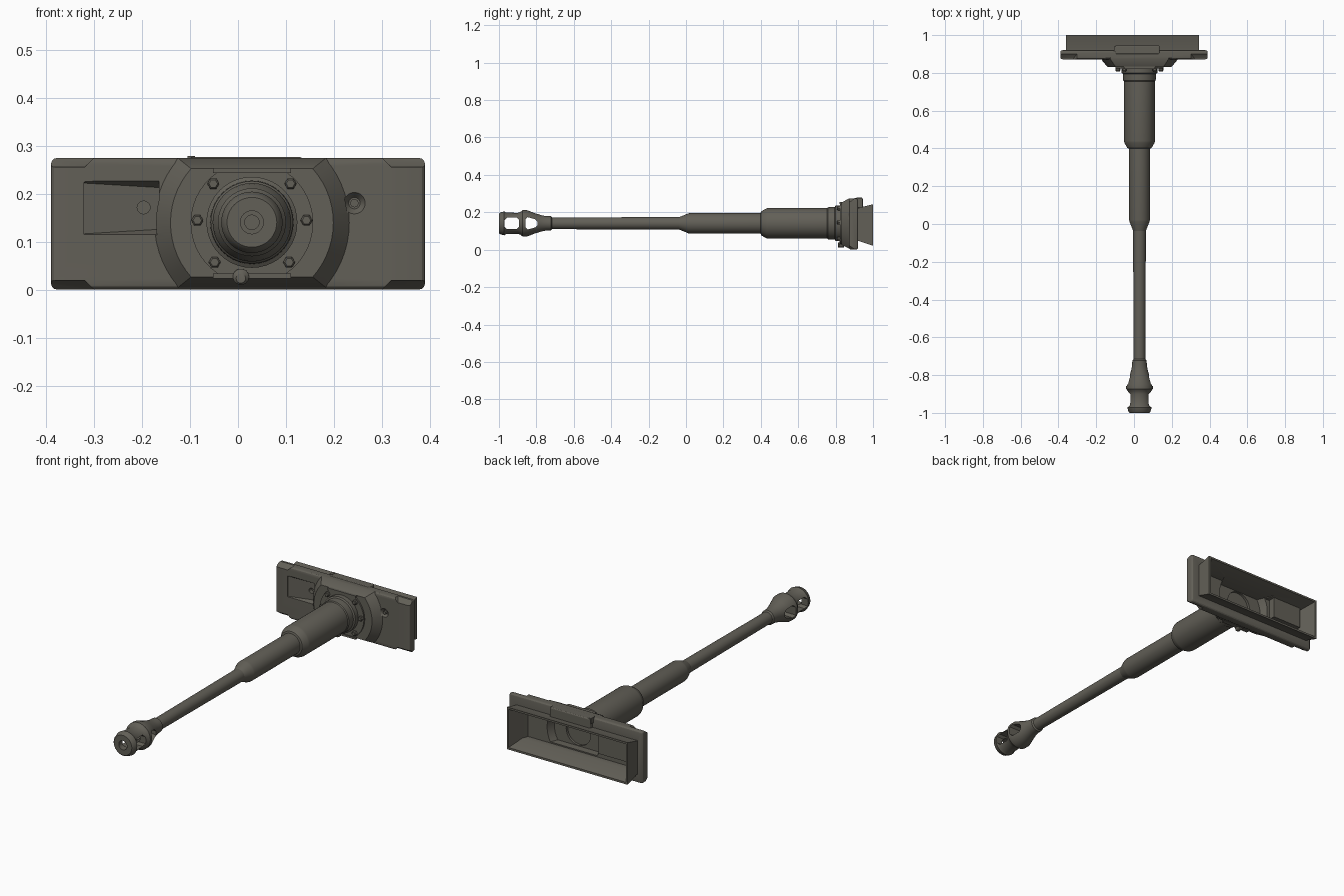
import bpy, bmesh, math
from mathutils import Vector

if "Cube" in bpy.data.objects:
    bpy.data.objects.remove(bpy.data.objects["Cube"])

CX, CZ = 0.029, 0.141          # gun axis

paint = bpy.data.materials.new("dark olive grey")
paint.diffuse_color = (0.122, 0.115, 0.095, 1)
paint.use_nodes = True
paint.node_tree.nodes["Principled BSDF"].inputs["Base Color"].default_value = paint.diffuse_color


def finish(name, bm, angle=32):
    bmesh.ops.recalc_face_normals(bm, faces=bm.faces[:])
    me = bpy.data.meshes.new(name)
    bm.to_mesh(me)
    bm.free()
    me.materials.append(paint)
    ob = bpy.data.objects.new(name, me)
    bpy.context.collection.objects.link(ob)
    return ob


def smooth(ob, angle=32):
    bpy.ops.object.select_all(action='DESELECT')
    ob.select_set(True)
    bpy.context.view_layer.objects.active = ob
    bpy.ops.object.shade_smooth_by_angle(angle=math.radians(angle))


def loft(name, loops, bevel=0):
    """Solid through matching closed loops, capped at both ends."""
    bm = bmesh.new()
    rings = [[bm.verts.new(p) for p in lp] for lp in loops]
    n = len(rings[0])
    for a, b in zip(rings, rings[1:]):
        for i in range(n):
            j = (i + 1) % n
            bm.faces.new((a[i], a[j], b[j], b[i]))
    bm.faces.new(rings[0])
    bm.faces.new(rings[-1])
    bmesh.ops.recalc_face_normals(bm, faces=bm.faces[:])
    if bevel:
        bmesh.ops.bevel(bm, geom=bm.edges[:], offset=bevel, segments=3,
                        profile=0.5, affect='EDGES')
    return finish(name, bm)


def rect(y, x0, x1, z0, z1):
    return [(x0, y, z0), (x1, y, z0), (x1, y, z1), (x0, y, z1)]


def box(name, x0, x1, y0, y1, z0, z1, bevel=0):
    return loft(name, [rect(y0, x0, x1, z0, z1), rect(y1, x0, x1, z0, z1)], bevel)


def circle(y, r, x=CX, z=CZ, n=32):
    return [(x + r * math.cos(2 * math.pi * i / n), y,
             z + r * math.sin(2 * math.pi * i / n)) for i in range(n)]


def clipped(y, r, d, n=14):
    """Circle cut flat at the top and bottom."""
    a0 = math.asin(d / r)
    angs = [-a0 + 2 * a0 * i / n for i in range(n + 1)]
    angs += [math.pi + a for a in angs]
    return [(CX + r * math.cos(a), y, 0.14 + r * math.sin(a)) for a in angs]


def lathe(name, profile, n=40):
    """Revolve (y, radius) points about the gun axis."""
    bm = bmesh.new()
    rings = [[bm.verts.new(p) for p in circle(y, r, n=n)] for y, r in profile]
    for a, b in zip(rings, rings[1:]):
        for i in range(n):
            j = (i + 1) % n
            bm.faces.new((a[i], a[j], b[j], b[i]))
    bm.faces.new(rings[0])
    bm.faces.new(rings[-1])
    return finish(name, bm)


def boolean(ob, other, op='DIFFERENCE'):
    m = ob.modifiers.new("bool", 'BOOLEAN')
    m.operation, m.object, m.solver = op, other, 'EXACT'
    bpy.ops.object.select_all(action='DESELECT')
    bpy.context.view_layer.objects.active = ob
    ob.select_set(True)
    bpy.ops.object.modifier_apply(modifier=m.name)
    bpy.data.objects.remove(other)


# Muzzle brake with a stepped bore and two pairs of side windows
brake = lathe("muzzle_brake", [
    (-0.78, 0.015), (-0.88, 0.015), (-0.88, 0.024), (-1.0, 0.024), (-1.0, 0.052),
    (-0.994, 0.058), (-0.972, 0.064), (-0.962, 0.058), (-0.9, 0.056), (-0.885, 0.061),
    (-0.873, 0.071), (-0.852, 0.071), (-0.81, 0.055), (-0.775, 0.044), (-0.75, 0.039),
    (-0.722, 0.038), (-0.716, 0.031)])
for y0, y1, h0, h1 in ((-0.97, -0.892, 0.03, 0.03), (-0.858, -0.795, 0.033, 0.022)):
    c = 0.012
    sec = [(y0 + c, -h0), (y1 - c, -h1), (y1, c - h1), (y1, h1 - c),
           (y1 - c, h1), (y0 + c, h0), (y0, h0 - c), (y0, c - h0)]
    boolean(brake, loft("cut", [[(x, y, CZ + z) for y, z in sec] for x in (-0.2, 0.2)]))
smooth(brake)

# Stepped barrel
smooth(lathe("gun_barrel", [(-0.72, 0.031), (-0.01, 0.034)]))
smooth(lathe("barrel_sleeve", [
    (-0.04, 0.033), (-0.03, 0.036), (0.012, 0.053), (0.022, 0.055), (0.405, 0.055)]))
smooth(lathe("recoil_sleeve", [
    (0.398, 0.054), (0.402, 0.064), (0.43, 0.08), (0.44, 0.082), (0.755, 0.082),
    (0.76, 0.086), (0.795, 0.087), (0.8, 0.095), (0.841, 0.095)]))

# Mantlet shell: front plate, round-sided boss and flared rear frame
shell = box("mantlet", -0.39, 0.39, 0.872, 0.92, 0.001, 0.275, 0.011)
boolean(shell, loft("boss", [clipped(0.908, 0.205, 0.135), clipped(0.874, 0.205, 0.135),
                             clipped(0.832, 0.17, 0.113)]), 'UNION')
boolean(shell, loft("frame", [rect(0.905, -0.36, 0.345, 0.046, 0.224),
                              rect(0.925, -0.36, 0.345, 0.046, 0.224),
                              rect(1.0, -0.36, 0.345, 0.021, 0.243)]), 'UNION')

# Hollow interior, open at the back
boolean(shell, loft("cut", [rect(0.893, -0.31, 0.295, 0.06, 0.21),
                            rect(0.925, -0.322, 0.307, 0.06, 0.21),
                            rect(1.01, -0.353, 0.338, 0.028, 0.236)]))
boolean(shell, loft("cut", [clipped(0.855, 0.14, 0.073), clipped(0.94, 0.175, 0.0745)]))
boolean(shell, loft("cut", [circle(0.842, 0.071), circle(0.9, 0.071)]))

# Sloping recess beside the boss, with its housing inside and a port
boolean(shell, box("housing", -0.31, -0.14, 0.88, 0.93, 0.1, 0.222), 'UNION')
wedge = [(-0.322, 0.868), (-0.165, 0.868), (-0.165, 0.898), (-0.322, 0.875)]
boolean(shell, loft("cut", [[(x, y, 0.114 if y < 0.873 else 0.117 + 0.06 * (x + 0.322))
                             for x, y in wedge],
                            [(x, y, 0.229 if y < 0.873 else 0.223 - 0.06 * (x + 0.322))
                             for x, y in wedge]]))
boolean(shell, loft("cut", [circle(0.86, 0.0135, -0.197, 0.172, 16),
                            circle(0.915, 0.0135, -0.197, 0.172, 16)]))

# Chamfers on the ends of the plate, top and bottom
for sx in (-1, 1):
    for sz in (-1, 1):
        tri = [(0.86, 0.115), (0.86, 0.15), (0.915, 0.15), (0.88, 0.12)]
        boolean(shell, loft("cut", [[(sx * (x - (z - 0.12) * k), y, 0.138 + sz * z)
                                     for y, z in tri]
                                    for x, k in ((0.318, 1.0), (0.42, 0))]))

# Countersunk sight opening on the right
boolean(shell, loft("cut", [circle(0.868, 0.0255, 0.243, 0.181, 20),
                            circle(0.886, 0.012, 0.243, 0.181, 20)]))
smooth(shell, 28)
loft("sight_pin", [circle(0.872, 0.009, 0.243, 0.181, 8),
                   circle(0.89, 0.009, 0.243, 0.181, 8)])

# Bolted flange around the gun
smooth(loft("flange", [clipped(0.824, 0.128, 0.106), clipped(0.838, 0.128, 0.106)]))
for z in (0.029, 0.249):
    box("flange_bar", -0.052, 0.111, 0.82, 0.838, z - 0.005, z + 0.005)
for deg in (2, 45, 135, 178, 227, 313):
    a = math.radians(deg)
    x, z = CX + 0.114 * math.cos(a), CZ + 0.114 * math.sin(a)
    loft("flange_bolt", [circle(0.808, 0.009, x, z, 6), circle(0.812, 0.0125, x, z, 6),
                         circle(0.83, 0.0125, x, z, 6)])

# Drain plug under the gun
smooth(loft("drain_plug", [circle(0.812, 0.01, 0.006, 0.024, 14),
                           circle(0.818, 0.017, 0.006, 0.027, 14),
                           circle(0.845, 0.017, 0.006, 0.029, 14)]))

# Raised cover tab on the top edge behind the plate
box("top_tab", -0.1, 0.135, 0.9, 0.945, 0.222, 0.277, 0.005)
box("tab_hinge", -0.105, -0.09, 0.912, 0.94, 0.25, 0.279)
